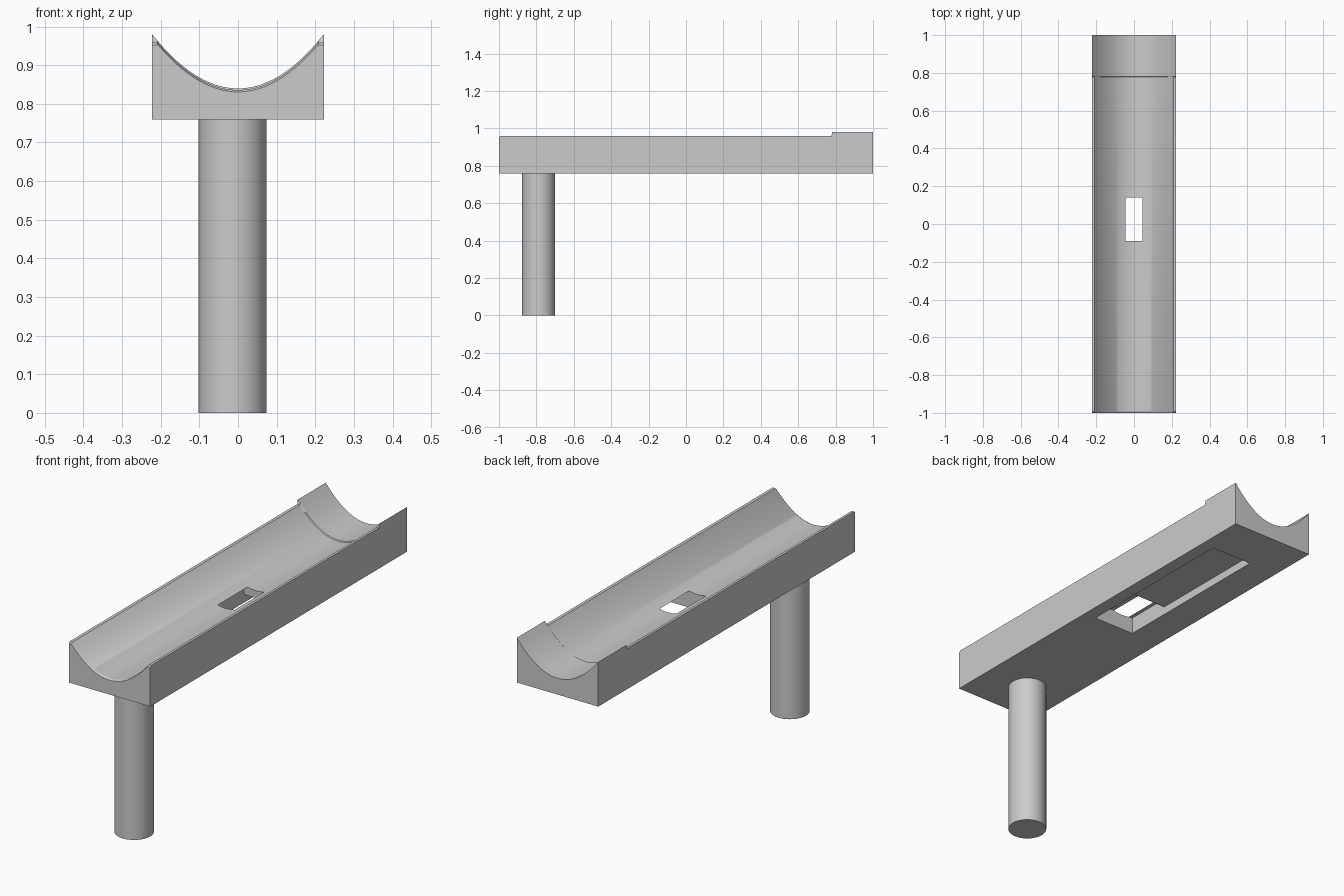
import bpy, bmesh

cube = bpy.data.objects.get("Cube")
if cube:
    bpy.data.objects.remove(cube, do_unlink=True)

grey = bpy.data.materials.new("plain_grey")
grey.use_nodes = True
grey.diffuse_color = (0.6, 0.6, 0.6, 1)
grey.node_tree.nodes["Principled BSDF"].inputs["Base Color"].default_value = (0.6, 0.6, 0.6, 1)

HALF, INNER, BASE = 0.222, 0.208, 0.76


def loft(name, rings):
    """Skin a row of closed rings and cap both ends."""
    bm = bmesh.new()
    rows = [[bm.verts.new(p) for p in ring] for ring in rings]
    n = len(rows[0])
    for a, b in zip(rows, rows[1:]):
        for i in range(n):
            j = (i + 1) % n
            bm.faces.new((a[i], a[j], b[j], b[i]))
    bm.faces.new(rows[0])
    bm.faces.new(rows[-1])
    bmesh.ops.recalc_face_normals(bm, faces=bm.faces)
    mesh = bpy.data.meshes.new(name)
    bm.to_mesh(mesh)
    bm.free()
    obj = bpy.data.objects.new(name, mesh)
    bpy.context.collection.objects.link(obj)
    mesh.materials.append(grey)
    return obj


def activate(obj):
    bpy.ops.object.select_all(action='DESELECT')
    obj.select_set(True)
    bpy.context.view_layer.objects.active = obj


def trough_ring(y, bottom, rim):
    """Block cross-section with a parabolic channel and a flat rim."""
    steps = 48
    xs = [-HALF] + [INNER * (2 * i / steps - 1) for i in range(steps + 1)] + [HALF]
    top = [(x, y, min(bottom + 0.14 * (x / HALF) ** 2, rim)) for x in xs]
    return top + [(HALF, y, BASE), (-HALF, y, BASE)]


# Trough: softened front lip, long channel, raised rear section
trough = loft("trough", [
    trough_ring(-1, 0.831, 0.953),
    trough_ring(-0.992, 0.836, 0.96),
    trough_ring(0.778, 0.836, 0.96),
    trough_ring(0.782, 0.84, 0.98),
    trough_ring(1, 0.84, 0.98),
])

# Stepped pocket underneath; its deep end breaks through the channel floor
pocket = [(-0.09, 0.7), (0.76, 0.7), (0.76, 0.80), (0.14, 0.80), (0.14, 0.842), (-0.09, 0.842)]
cutter = loft("pocket_cutter", [[(x, y, z) for y, z in pocket] for x in (-0.065, 0.158)])
cutter.hide_render = True
cut = trough.modifiers.new("pocket", 'BOOLEAN')
cut.operation = 'DIFFERENCE'
cut.solver = 'EXACT'
cut.object = cutter
activate(trough)
bpy.ops.object.modifier_apply(modifier=cut.name)
bpy.data.objects.remove(cutter, do_unlink=True)
bpy.ops.object.shade_smooth_by_angle(angle=0.5)

# Round leg near the front
bpy.ops.mesh.primitive_cylinder_add(vertices=64, radius=0.088, depth=BASE,
                                    location=(-0.014, -0.788, BASE / 2))
leg = bpy.context.object
leg.name = "leg"
leg.data.materials.append(grey)
bpy.ops.object.shade_smooth_by_angle(angle=0.5)
